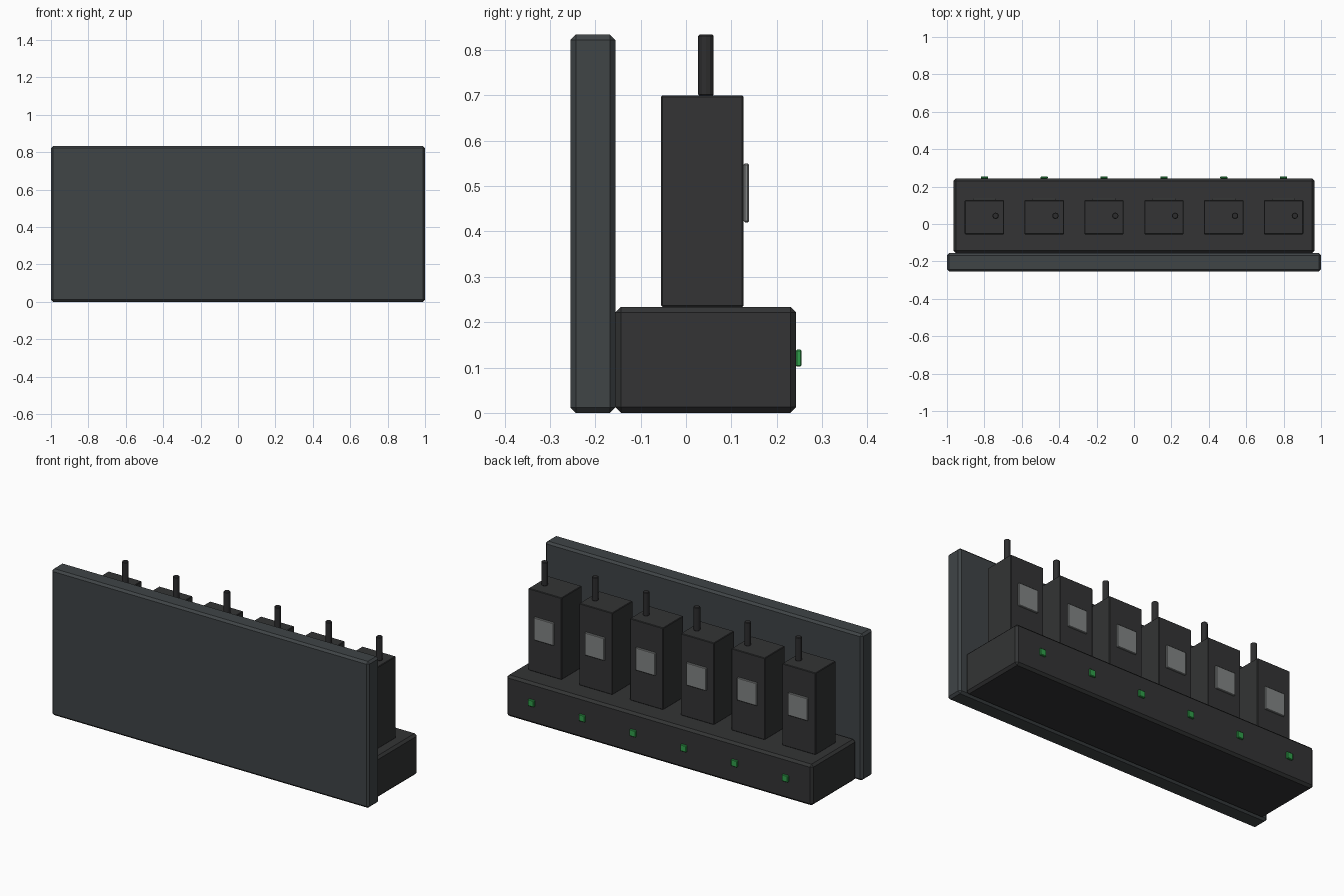
import bpy
import bmesh

if "Cube" in bpy.data.objects:
    bpy.data.objects.remove(bpy.data.objects["Cube"])


def material(name, rgb):
    m = bpy.data.materials.new(name)
    m.diffuse_color = (*rgb, 1)
    m.use_nodes = True
    m.node_tree.nodes["Principled BSDF"].inputs["Base Color"].default_value = m.diffuse_color
    return m


PANEL = material("slate", (0.050, 0.058, 0.062))
DARK = material("charcoal", (0.033, 0.034, 0.035))
BLACK = material("black", (0.027, 0.027, 0.028))
GLASS = material("grey_screen", (0.22, 0.23, 0.23))
GREEN = material("green_light", (0.03, 0.35, 0.07))


def finish(name, bm, mat, chamfer):
    if chamfer:
        bmesh.ops.bevel(bm, geom=bm.edges[:], offset=chamfer, segments=1,
                        affect='EDGES', profile=0.5)
    mesh = bpy.data.meshes.new(name)
    bm.to_mesh(mesh)
    bm.free()
    mesh.materials.append(mat)
    ob = bpy.data.objects.new(name, mesh)
    bpy.context.collection.objects.link(ob)
    return ob


def box(name, xr, yr, zr, mat, chamfer=0.0):
    bm = bmesh.new()
    bmesh.ops.create_cube(bm, size=1)
    for v in bm.verts:
        for i, (lo, hi) in enumerate((xr, yr, zr)):
            v.co[i] = lo if v.co[i] < 0 else hi
    return finish(name, bm, mat, chamfer)


def rod(name, x, y, z0, z1, r, mat):
    bm = bmesh.new()
    bmesh.ops.create_cone(bm, cap_ends=True, segments=12, radius1=r, radius2=r,
                          depth=z1 - z0)
    bmesh.ops.translate(bm, verts=bm.verts, vec=(x, y, (z0 + z1) / 2))
    ob = finish(name, bm, mat, 0)
    bev = ob.modifiers.new("rim", 'BEVEL')
    bev.width, bev.segments, bev.limit_method = 0.003, 1, 'ANGLE'
    bev.angle_limit = 1.0
    return ob


# Tall panel and charging base
box("panel", (-1, 1), (-0.255, -0.156), (0, 0.834), PANEL, 0.012)
box("charger_base", (-0.965, 0.965), (-0.156, 0.243), (0, 0.234), DARK, 0.013)

# Six handsets, each with antenna, screen and status light
for i in range(6):
    x = -0.8 + 0.32 * i
    n = i + 1
    box(f"handset_{n}", (x - 0.105, x + 0.105), (-0.055, 0.127), (0.234, 0.70), DARK, 0.003)
    rod(f"antenna_{n}", x + 0.06, 0.044, 0.699, 0.834, 0.017, BLACK)
    box(f"screen_{n}", (x - 0.062, x + 0.062), (0.127, 0.139), (0.42, 0.55), GLASS, 0.003)
    box(f"status_light_{n}", (x - 0.019, x + 0.019), (0.242, 0.255), (0.102, 0.14), GREEN, 0.003)
